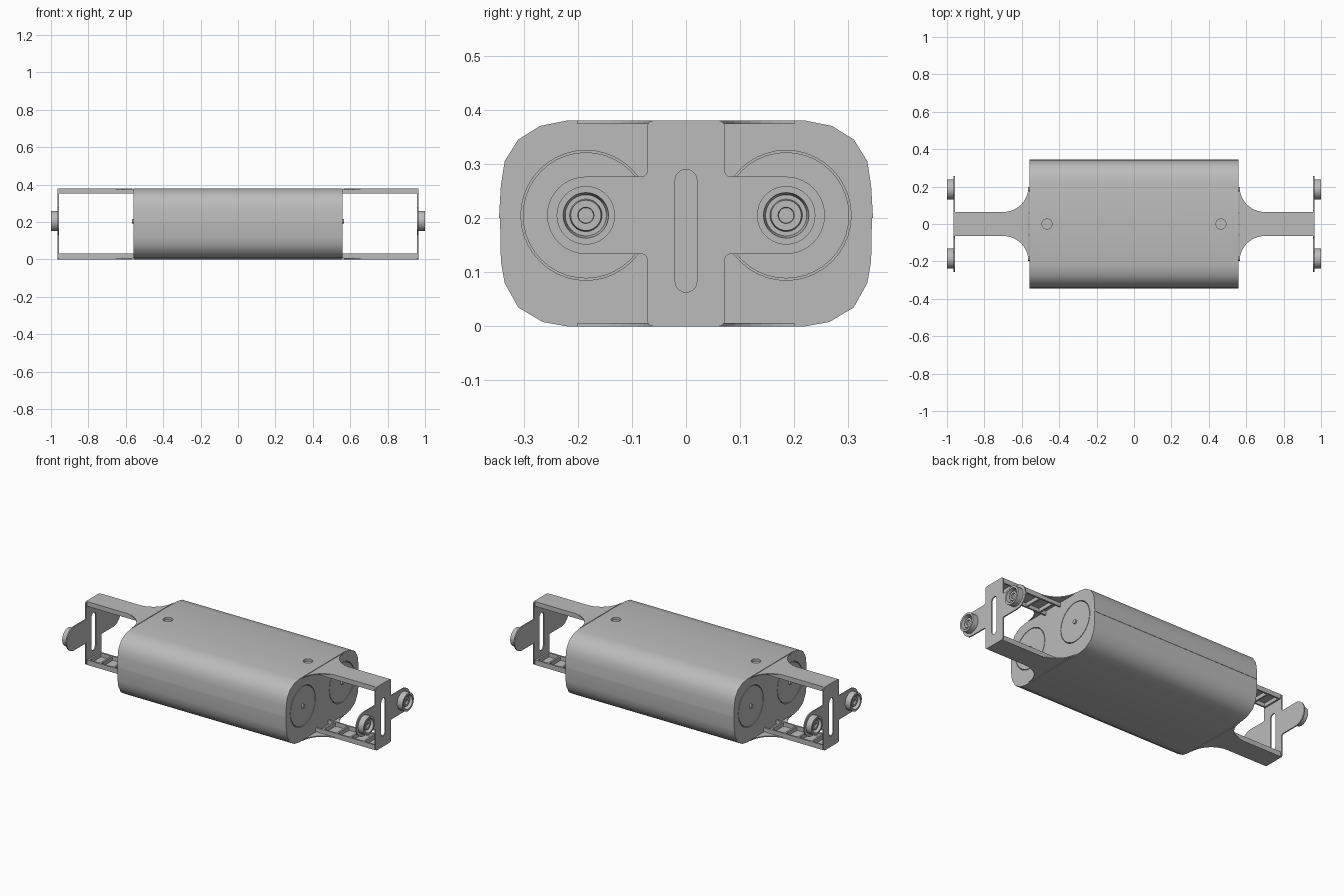
import bpy, bmesh
from math import sin, cos, pi, radians
from mathutils import Vector

if "Cube" in bpy.data.objects:
    bpy.data.objects.remove(bpy.data.objects["Cube"], do_unlink=True)

grey = bpy.data.materials.new("plain grey")
grey.use_nodes = True
COLOR = (0.5, 0.5, 0.5, 1)
grey.diffuse_color = COLOR
grey.node_tree.nodes["Principled BSDF"].inputs["Base Color"].default_value = COLOR

TOP, BODY_X, PLATE_X = 0.38, 0.56, 0.958
CELL_Y, CELL_Z = 0.185, 0.205


def finish(name, bm):
    bmesh.ops.recalc_face_normals(bm, faces=bm.faces[:])
    mesh = bpy.data.meshes.new(name)
    bm.to_mesh(mesh)
    bm.free()
    mesh.materials.append(grey)
    ob = bpy.data.objects.new(name, mesh)
    bpy.context.collection.objects.link(ob)
    return ob


def arc(cx, cy, r, start, end, n=10):
    angles = [radians(start + (end - start) * i / n) for i in range(n + 1)]
    return [(cx + r * cos(a), cy + r * sin(a)) for a in angles]


def prism(name, pts, axis, lo, hi):
    """Extrude an outline: (y, z) along x, or (x, y) along z."""
    bm = bmesh.new()
    place = (lambda a, b: (lo, a, b)) if axis == "x" else (lambda a, b: (a, b, lo))
    face = bm.faces.new([bm.verts.new(place(a, b)) for a, b in pts])
    grown = bmesh.ops.extrude_face_region(bm, geom=[face])["geom"]
    step = Vector((hi - lo, 0, 0) if axis == "x" else (0, 0, hi - lo))
    bmesh.ops.translate(bm, vec=step, verts=[v for v in grown if isinstance(v, bmesh.types.BMVert)])
    return finish(name, bm)


def lathe(name, profile, y, z, n=40):
    """Revolve (radius, x) points around a line parallel to x."""
    bm = bmesh.new()
    verts = [bm.verts.new((x, y + r, z)) for r, x in profile]
    edges = [bm.edges.new(pair) for pair in zip(verts, verts[1:])]
    bmesh.ops.spin(bm, geom=verts + edges, cent=(0, y, z), axis=(1, 0, 0),
                   angle=2 * pi, steps=n)
    bmesh.ops.remove_doubles(bm, verts=bm.verts[:], dist=0.00002)
    return finish(name, bm)


def boxes(name, ranges):
    bm = bmesh.new()
    for lo, hi in ranges:
        lo, hi = Vector(lo), Vector(hi)
        made = bmesh.ops.create_cube(bm, size=1)["verts"]
        bmesh.ops.scale(bm, vec=hi - lo, verts=made)
        bmesh.ops.translate(bm, vec=(lo + hi) / 2, verts=made)
    return finish(name, bm)


def apply(ob, mod):
    with bpy.context.temp_override(object=ob, active_object=ob):
        bpy.ops.object.modifier_apply(modifier=mod.name)


def cut(ob, cutter):
    mod = ob.modifiers.new("cut", "BOOLEAN")
    mod.operation, mod.solver, mod.object = "DIFFERENCE", "EXACT", cutter
    cutter.hide_render = True
    apply(ob, mod)
    bpy.data.objects.remove(cutter, do_unlink=True)


def mirror(ob, x=True, y=False):
    mod = ob.modifiers.new("mirror", "MIRROR")
    mod.use_axis = (x, y, False)
    mod.use_mirror_merge = False
    apply(ob, mod)


# Body shell: rounded section with a fine side seam
side = [(0.22, 0), (0.265, 0.008), (0.31, 0.035), (0.335, 0.08), (0.342, 0.12),
        (0.3435, 0.2), (0.3455, 0.2), (0.342, 0.26), (0.335, 0.305),
        (0.31, 0.345), (0.27, 0.37), (0.22, TOP)]
section = side + [(-y, z) for y, z in reversed(side)]
body = prism("body_shell", section, "x", -BODY_X, BODY_X)

# Round sockets in both ends and two screw recesses on top
for s in (-1, 1):
    for e in (-1, 1):
        cut(body, prism("socket_cutter", arc(s * CELL_Y, CELL_Z, 0.12, 0, 351, 39),
                        "x", e * 0.54, e * 0.6))
    cut(body, prism("screw_cutter", arc(s * 0.465, 0, 0.027, 0, 345, 23), "z", 0.365, 0.4))

# Cells sitting in the sockets, each with a small centre pin
cell = lathe("cell_ends", [(0, 0.535), (0.1165, 0.535), (0.1165, BODY_X), (0.012, BODY_X),
                           (0.012, 0.568), (0, 0.568)], CELL_Y, CELL_Z)
mirror(cell, True, True)

# Arms: thin flared skins stiffened by rails and cross ribs
flare = arc(0.70, 0.2, 0.136, 180, 270)
half = flare + [(PLATE_X, 0.064)]
outline = half + [(x, -y) for x, y in reversed(half)]
for label, outer, skin, deep in (("upper", TOP, 0.374, 0.352), ("lower", 0, 0.006, 0.03)):
    mirror(prism(label + "_arm_skin", outline, "z", min(outer, skin), max(outer, skin)))
    z0, z1 = min(skin, deep), max(skin, deep)
    bars = [((BODY_X, s - 0.005, z0), (PLATE_X, s + 0.005, z1)) for s in (-0.059, 0.059)]
    bars += [((x, -0.054, z0), (x + 0.01, 0.054, z1)) for x in (0.60, 0.69, 0.78, 0.87, 0.947)]
    mirror(boxes(label + "_arm_ribs", bars))

# End plates: upright strip with a crossbar and a long slot
half = arc(0.06, 0.012, 0.012, -90, 0, 5)
half += arc(0.082, 0.1235, 0.01, 180, 90, 5)
half += arc(CELL_Y, CELL_Z, 0.0715, -90, 90, 20)
half += arc(0.082, 0.2865, 0.01, 270, 180, 5)
half += arc(0.06, TOP - 0.012, 0.012, 0, 90, 5)
plate = prism("end_plates", half + [(-y, z) for y, z in reversed(half)],
              "x", PLATE_X, 0.965)
slot = arc(0, 0.083, 0.02, 180, 360) + arc(0, 0.27, 0.02, 0, 180)
cut(plate, prism("slot_cutter", slot, "x", 0.93, 0.99))
mirror(plate)

# Contact cups on the crossbars: rim, moat, boss and dimple
cup = lathe("contact_cups", [(0, 0.964), (0.054, 0.964), (0.054, 1.0), (0.042, 1.0),
                             (0.038, 0.975), (0.03, 0.975), (0.028, 0.99), (0.015, 0.99),
                             (0.014, 0.98), (0, 0.98)], CELL_Y, CELL_Z)
mirror(cup, True, True)

# Smooth curved walls, keep hard edges
bpy.ops.object.select_all(action="DESELECT")
for ob in (body, cell, plate, cup):
    ob.select_set(True)
bpy.context.view_layer.objects.active = body
bpy.ops.object.shade_smooth_by_angle(angle=radians(35))
